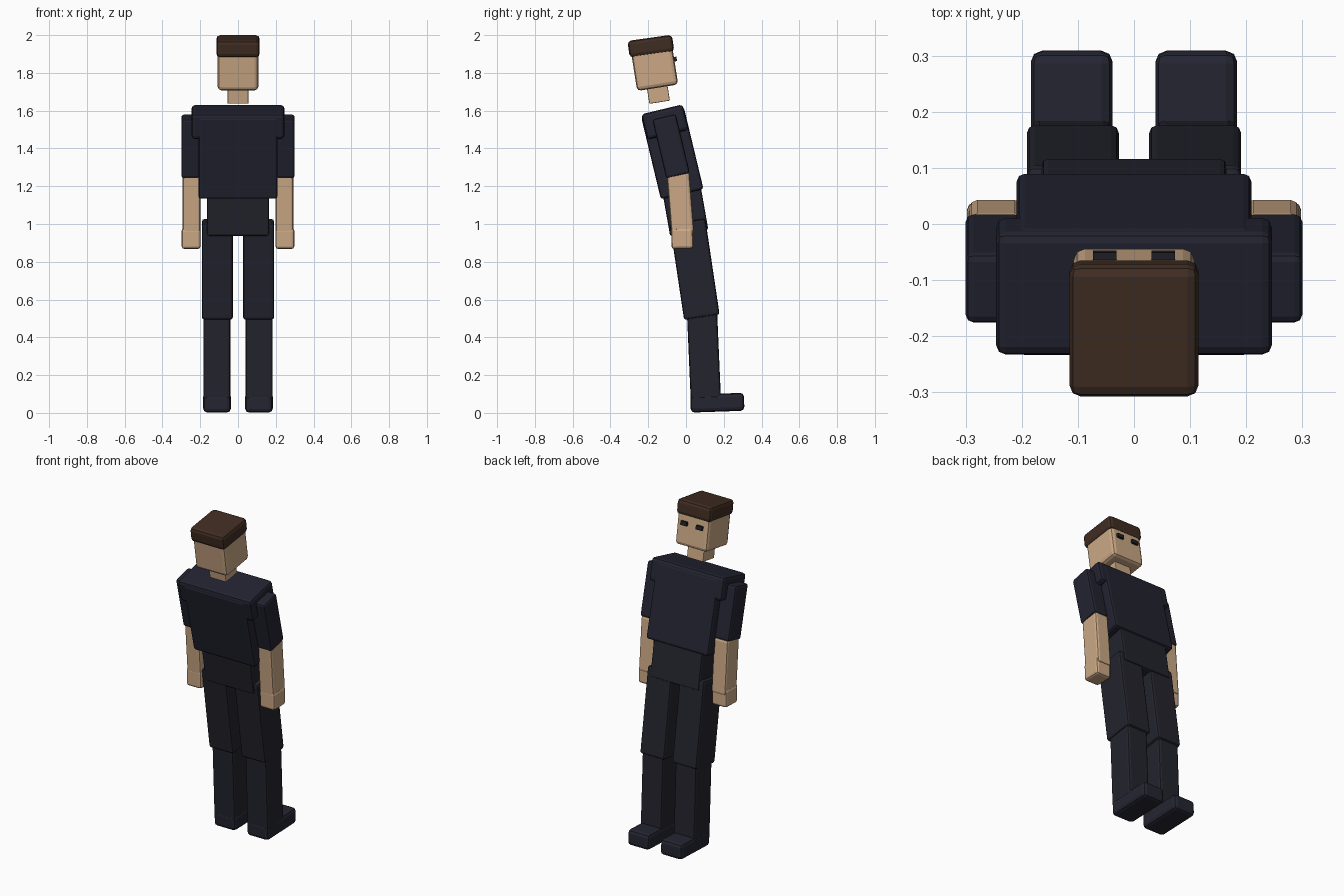
import bpy, bmesh, math

if "Cube" in bpy.data.objects:
    bpy.data.objects.remove(bpy.data.objects["Cube"])


def material(name, rgb):
    """Flat colour from 0-255 sRGB values."""
    m = bpy.data.materials.new(name)
    lin = [((c / 255 + 0.055) / 1.055) ** 2.4 for c in rgb]
    m.diffuse_color = (*lin, 1)
    m.use_nodes = True
    m.node_tree.nodes["Principled BSDF"].inputs["Base Color"].default_value = m.diffuse_color
    return m


skin = material("skin", (204, 169, 134))
hair_brown = material("hair_brown", (64, 45, 34))
shirt_navy = material("shirt_navy", (34, 35, 48))
trouser_dark = material("trouser_charcoal", (35, 36, 45))
shoe_dark = material("shoe_dark", (36, 37, 49))
eye_dark = material("eye_dark", (32, 32, 42))


def block(name, mat, centre, size, lean, bevel=0.018):
    """Rounded box, leaning backwards by some degrees."""
    bm = bmesh.new()
    bmesh.ops.create_cube(bm, size=1)
    bmesh.ops.scale(bm, vec=size, verts=bm.verts)
    if bevel:
        bmesh.ops.bevel(bm, geom=bm.edges[:], offset=bevel, segments=2,
                        profile=0.5, affect='EDGES')
    mesh = bpy.data.meshes.new(name)
    bm.to_mesh(mesh)
    bm.free()
    mesh.materials.append(mat)
    ob = bpy.data.objects.new(name, mesh)
    ob.location = centre
    ob.rotation_euler = (math.radians(lean), 0, 0)
    bpy.context.collection.objects.link(ob)
    return ob


def pair(name, mat, centre, size, lean, bevel=0.014):
    """The same block on both sides of the body."""
    x, y, z = centre
    for side, s in (("left", -1), ("right", 1)):
        block(f"{side}_{name}", mat, (s * x, y, z), size, lean, bevel)


# Head
block("head", skin, (0, -0.167, 1.83), (0.215, 0.22, 0.22), 9, 0.02)
block("hair", hair_brown, (0, -0.186, 1.941), (0.23, 0.238, 0.09), 8, 0.02)
block("neck", skin, (0, -0.149, 1.704), (0.11, 0.11, 0.12), 9, 0.004)
pair("eye", eye_dark, (0.052, -0.058, 1.873), (0.042, 0.018, 0.024), 9, 0)

# Torso
block("shoulders", shirt_navy, (0, -0.111, 1.54), (0.492, 0.226, 0.138), 13.5)
block("chest", shirt_navy, (0, -0.072, 1.374), (0.418, 0.232, 0.445), 13.5, 0.014)
block("waist", trouser_dark, (0, -0.007, 1.09), (0.33, 0.205, 0.28), 10, 0.012)

# Arms
pair("sleeve", shirt_navy, (0.25, -0.079, 1.411), (0.1, 0.128, 0.322), 13.4)
pair("forearm", skin, (0.246, -0.029, 1.105), (0.095, 0.12, 0.33), 4.5)
pair("hand", skin, (0.248, -0.02, 0.923), (0.1, 0.115, 0.108), 1.5)

# Legs
pair("thigh", trouser_dark, (0.109, 0.046, 0.76), (0.164, 0.19, 0.515), 8.5)
pair("shin", trouser_dark, (0.112, 0.095, 0.3), (0.142, 0.16, 0.46), 2.5)
pair("shoe", shoe_dark, (0.111, 0.166, 0.054), (0.146, 0.284, 0.095), 2, 0.02)
